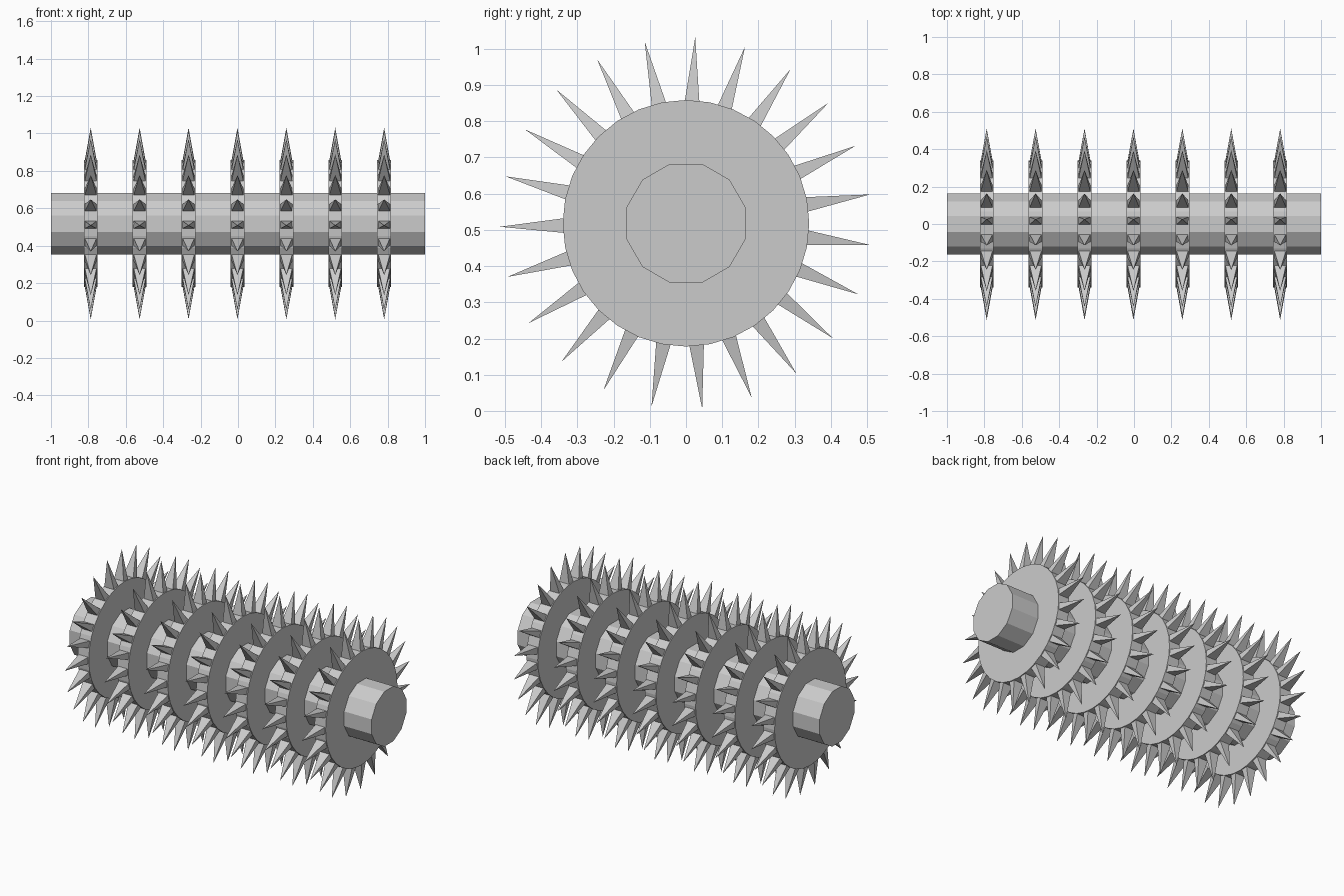
import bpy, bmesh
from math import radians, cos, sin, pi
from mathutils import Vector

if "Cube" in bpy.data.objects:
    bpy.data.objects.remove(bpy.data.objects["Cube"])

CZ = 0.518          # axle height
SPIKES = 23
PHASE = radians(8.9)


def make_object(name, bm):
    bmesh.ops.recalc_face_normals(bm, faces=bm.faces)
    mesh = bpy.data.meshes.new(name)
    bm.to_mesh(mesh)
    bm.free()
    obj = bpy.data.objects.new(name, mesh)
    bpy.context.collection.objects.link(obj)
    return obj


def point(x, r, a, t=0.0):
    """Point at radius r and angle a round the axle, shifted t sideways."""
    return Vector((x, r * cos(a) - t * sin(a), CZ + r * sin(a) + t * cos(a)))


def add_cylinder(bm, x0, x1, radius, sides, turn):
    angles = [turn + 2 * pi * i / sides for i in range(sides)]
    left = [bm.verts.new(point(x0, radius, a)) for a in angles]
    right = [bm.verts.new(point(x1, radius, a)) for a in angles]
    bm.faces.new(left)
    bm.faces.new(right)
    for i in range(sides):
        j = (i + 1) % sides
        bm.faces.new((left[i], left[j], right[j], right[i]))


def add_spike(bm, x, a):
    base = [bm.verts.new(point(x + sx * 0.034, 0.325, a, st * 0.0215))
            for sx, st in ((-1, -1), (1, -1), (1, 1), (-1, 1))]
    tip = bm.verts.new(point(x, 0.514, a))
    bm.faces.new(base)
    for i in range(4):
        bm.faces.new((base[i], base[(i + 1) % 4], tip))


# Twelve-sided axle
bm = bmesh.new()
add_cylinder(bm, -1, 1, 0.17, 12, radians(15))
make_object("axle", bm)

# Seven discs, each with its ring of pyramid spikes
for n in range(7):
    x = -0.003 + (n - 3) * 0.2615
    bm = bmesh.new()
    add_cylinder(bm, x - 0.037, x + 0.037, 0.34, 32, 0)
    make_object(f"disc_{n + 1}", bm)
    bm = bmesh.new()
    for k in range(SPIKES):
        add_spike(bm, x, PHASE + 2 * pi * k / SPIKES)
    make_object(f"spikes_{n + 1}", bm)
